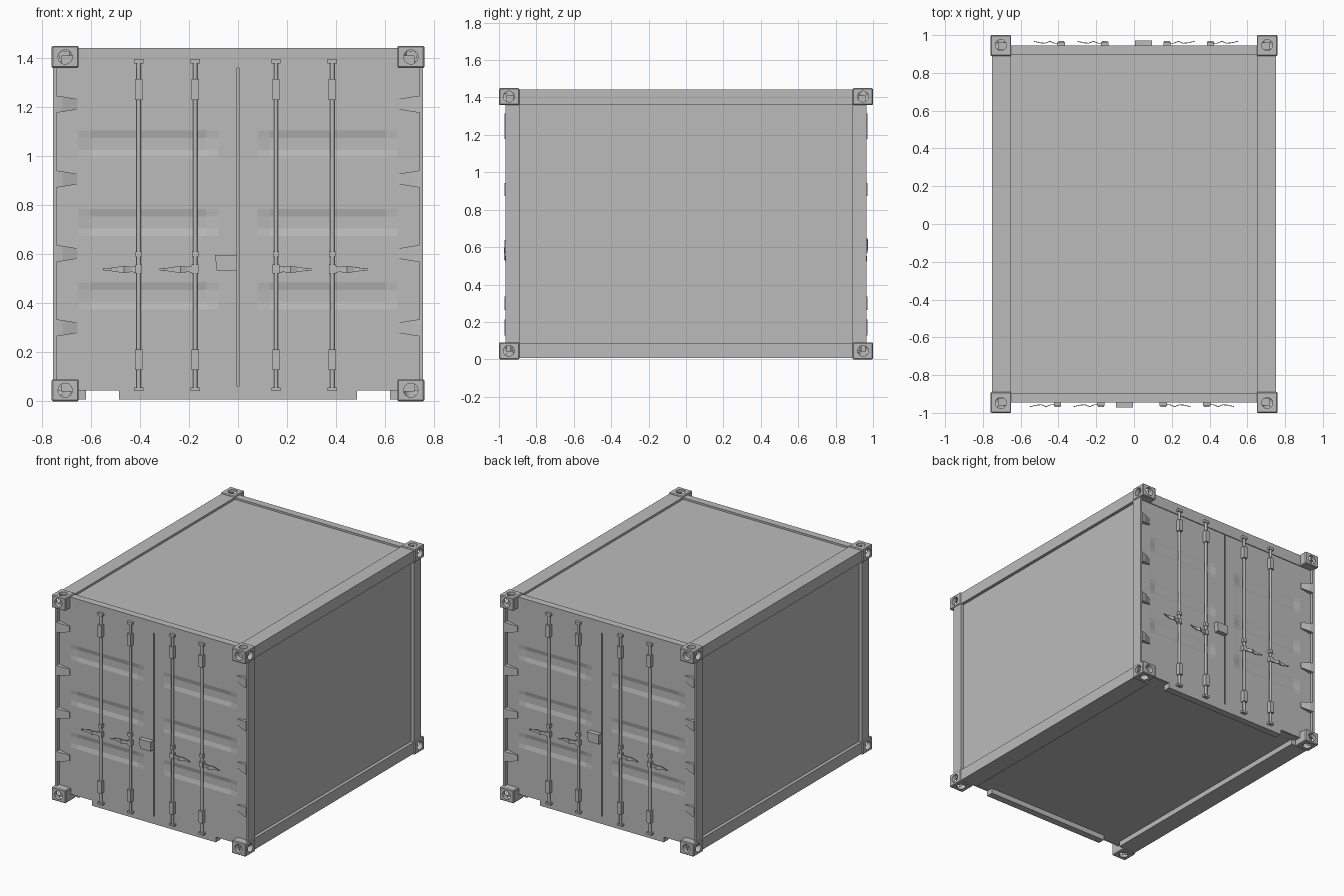
import bpy, bmesh, math
from mathutils import Matrix, Vector

if "Cube" in bpy.data.objects:
    bpy.data.objects.remove(bpy.data.objects["Cube"])

GREY = (0.5, 0.5, 0.5, 1)
paint = bpy.data.materials.new("grey_steel")
paint.use_nodes = True
paint.diffuse_color = GREY
paint.node_tree.nodes["Principled BSDF"].inputs["Base Color"].default_value = GREY

MID = 0.725          # half of the total height
DOOR = -0.94         # y of the door face


def finish(name, bm, origin=(0, 0, 0)):
    bmesh.ops.recalc_face_normals(bm, faces=bm.faces)
    bmesh.ops.translate(bm, verts=bm.verts, vec=-Vector(origin))
    mesh = bpy.data.meshes.new(name)
    bm.to_mesh(mesh)
    bm.free()
    mesh.materials.append(paint)
    obj = bpy.data.objects.new(name, mesh)
    obj.location = origin
    bpy.context.collection.objects.link(obj)
    return obj


def add_box(bm, x, y, z):
    size = [b - a for a, b in (x, y, z)]
    centre = [(a + b) / 2 for a, b in (x, y, z)]
    m = Matrix.Translation(centre) @ Matrix.Diagonal((*size, 1))
    bmesh.ops.create_cube(bm, size=1, matrix=m)


def boxes(name, *dims, origin=(0, 0, 0)):
    bm = bmesh.new()
    for d in dims:
        add_box(bm, *d)
    return finish(name, bm, origin)


def add_cylinder(bm, centre, radius, depth, axis="Z", sides=12):
    turn = {"X": Matrix.Rotation(math.pi / 2, 4, "Y"),
            "Y": Matrix.Rotation(math.pi / 2, 4, "X"), "Z": Matrix()}[axis]
    bmesh.ops.create_cone(bm, cap_ends=True, segments=sides, radius1=radius,
                          radius2=radius, depth=depth,
                          matrix=Matrix.Translation(centre) @ turn)


def sheet(name, rows, thickness):
    """Grid of points made into a thin plate."""
    bm = bmesh.new()
    grid = [[bm.verts.new(p) for p in row] for row in rows]
    for low, high in zip(grid, grid[1:]):
        for i in range(len(low) - 1):
            bm.faces.new((low[i], low[i + 1], high[i + 1], high[i]))
    obj = finish(name, bm)
    plate = obj.modifiers.new("plate", "SOLIDIFY")
    plate.thickness = thickness
    plate.offset = 0
    return obj


def mirror(obj, *axes):
    mod = obj.modifiers.new("mirror", "MIRROR")
    mod.use_axis = axes
    mod.use_clip = False
    mod.use_mirror_merge = False
    return obj


# Body with recessed side walls, roof and floor
boxes("container_body", ((-.73, .73), (-.925, .925), (.045, 1.428)))

# Long rails and corner posts
mirror(boxes("top_side_rail", ((.65, .752), (-.9, .9), (1.362, 1.443))), True, False, False)
mirror(boxes("bottom_side_rail", ((.62, .752), (-.89, .89), (.008, .088))), True, False, False)
mirror(boxes("corner_post",
             ((.74, .755), (-.965, -.89), (.08, 1.37)),
             ((.7, .75), (-.93, -.89), (.08, 1.37))), True, True, False)

# Corner castings with a round hole in every outer face
casting = boxes("corner_casting", ((.65, .76), (-1, -.89), (1.36, 1.45)), origin=(0, 0, MID))
bevel = casting.modifiers.new("bevel", "BEVEL")
bevel.width = .005
hole = Vector((.705, -.947, 1.405))
cutters = []
for axis, offset in (("X", (.055, 0, 0)), ("Y", (0, -.053, 0)), ("Z", (0, 0, .045))):
    bm = bmesh.new()
    add_cylinder(bm, hole + Vector(offset), .029, .08, axis, 24)
    cutter = finish("hole_cutter", bm)
    cutter.hide_render = True
    cut = casting.modifiers.new("hole", "BOOLEAN")
    cut.object = cutter
    cut.operation = "DIFFERENCE"
    cut.solver = "EXACT"
    cutters.append(cutter)
bpy.context.view_layer.update()
bpy.context.view_layer.objects.active = casting
for mod in list(casting.modifiers):
    bpy.ops.object.modifier_apply(modifier=mod.name)
for cutter in cutters:
    bpy.data.objects.remove(cutter)
mirror(casting, True, True, True)

# One door end; it is turned round for the other end afterwards
end_parts = []
end_parts.append(boxes("door_header", ((-.66, .66), (-.946, -.895), (1.36, 1.441))))
end_parts.append(boxes("door_sill", ((-.485, .485), (DOOR, -.89), (.008, .06))))

# Door leaves with three shallow pressed bands
xs = (.004, .08, .13, .6, .65, .74)
bands = (.43, .73, 1.05)
zs = [.045] + [b + d for b in bands for d in (-.055, -.025, .025, .055)] + [1.362]
rows = []
for z in zs:
    in_band = any(abs(z - b) < .03 for b in bands)
    rows.append([(x, DOOR + .003 + (.007 if in_band and .1 < x < .62 else 0), z) for x in xs])
end_parts.append(mirror(sheet("door_leaf", rows, .006), True, False, False))
boxes_behind = boxes("door_backing", ((-.74, .74), (-.929, -.9), (.045, 1.362)))
end_parts.append(boxes_behind)

# Tapered hinges
bm = bmesh.new()
for z in (.3, .603, .907, 1.212):
    outline = ((.742, .035, -.97), (.715, .031, -.966), (.655, .021, -.945))
    front = [bm.verts.new((x, y, z + h)) for x, h, y in outline]
    front += [bm.verts.new((x, y, z - h)) for x, h, y in reversed(outline)]
    back = [bm.verts.new((v.co.x, -.932, v.co.z)) for v in front]
    n = len(front)
    bm.faces.new((front[0], front[1], front[4], front[5]))
    bm.faces.new((front[1], front[2], front[3], front[4]))
    bm.faces.new(back)
    for i in range(n):
        j = (i + 1) % n
        bm.faces.new((front[i], front[j], back[j], back[i]))
end_parts.append(mirror(finish("door_hinges", bm), True, False, False))

# Locking rods with end cams, guide sleeves and handles
for x in (-.405, -.175, .155, .385):
    side = -1 if x < 0 else 1
    bm = bmesh.new()
    add_cylinder(bm, (x, -.952, .72), .009, 1.34)
    rod = finish("locking_rod", bm)
    for poly in rod.data.polygons:
        poly.use_smooth = len(poly.vertices) == 4
    fittings = [((x - w, x + w), (-.952 - d, -.935), (z - h, z + h))
                for z, w, h, d in ((.05, .019, .007, .012), (1.388, .019, .009, .012),
                                   (.17, .015, .042, .018), (1.272, .015, .042, .018),
                                   (.6, .013, .012, .012), (.54, .014, .018, .012))]
    end_parts += [rod, boxes("rod_fittings", *fittings)]
    shape = ((0, .012, -.955), (.035, .011, -.957), (.06, .014, -.967),
             (.085, .011, -.957), (.11, .007, -.959), (.145, .003, -.967))
    rows = [[(x + side * d, y, .538 + k * h) for d, h, y in shape] for k in (-1, 1)]
    end_parts.append(sheet("door_handle", rows, .004))

# Lock box, slightly narrower at its foot
bm = bmesh.new()
add_box(bm, (-.094, -.004), (-.972, -.935), (.531, .597))
for v in bm.verts:
    if v.co.z < .55 and v.co.x < -.05:
        v.co.x += .008
lock_box = finish("lock_box", bm)
end_parts.append(lock_box)

# Matching door end at the back
for part in end_parts:
    twin = part.copy()
    twin.name = "back_" + part.name.split(".")[0]
    twin.rotation_euler.z = math.pi
    if part is lock_box:
        twin.location.z = .05
    bpy.context.collection.objects.link(twin)
